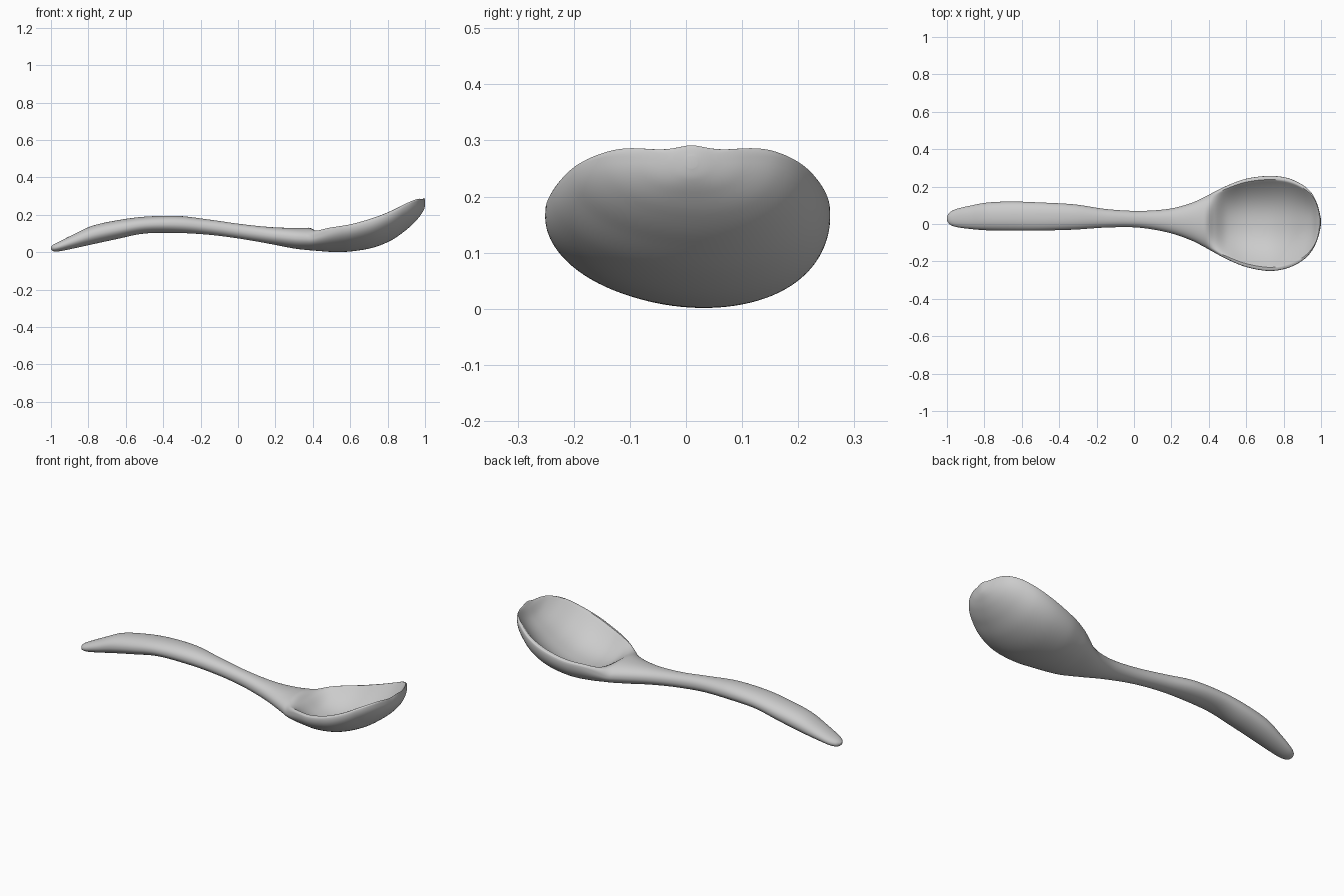
import bpy
import bmesh
import math

cube = bpy.data.objects.get("Cube")
if cube:
    bpy.data.objects.remove(cube, do_unlink=True)

AROUND = 96   # points in each cross-section
STEPS = 7     # sections between neighbouring stations

# Stations: x, right edge y, left edge y, underside z, crest z, cavity depth
STATIONS = [
    (-1.0, .02, .04, .015, .03, 0),
    (-.985, -.002, .062, .005, .042, 0),
    (-.95, -.016, .08, .006, .06, 0),
    (-.88, -.026, .097, .02, .095, 0),
    (-.78, -.034, .115, .042, .141, 0),
    (-.65, -.036, .12, .07, .17, 0),
    (-.5, -.035, .115, .1, .19, 0),
    (-.32, -.03, .105, .103, .194, 0),
    (-.15, -.019, .08, .093, .174, 0),
    (.02, -.019, .07, .071, .15, 0),
    (.18, -.045, .08, .043, .134, 0),
    (.3, -.085, .11, .02, .13, 0),
    (.38, -.125, .146, .011, .131, 0),
    (.43, -.153, .172, .007, .133, .03),
    (.5, -.19, .206, .002, .138, .08),
    (.6, -.23, .242, .004, .152, .11),
    (.72, -.251, .257, .024, .186, .125),
    (.82, -.236, .246, .064, .225, .115),
    (.9, -.196, .21, .12, .265, .095),
    (.95, -.145, .165, .166, .288, .07),
    (.98, -.085, .105, .204, .298, .03),
    (.995, -.03, .05, .23, .291, 0),
    (1.0, .0, .02, .25, .272, 0),
]


def spline(a, b, c, d, t):
    """Catmull-Rom value between b and c."""
    return b + .5 * t * (c - a + t * (2 * a - 5 * b + 4 * c - d
                                      + t * (3 * (b - c) + d - a)))


def sections():
    """Smoothly interpolated stations along the spoon."""
    last = len(STATIONS) - 1
    for i in range(last):
        rows = [STATIONS[min(max(i + k, 0), last)] for k in (-1, 0, 1, 2)]
        for s in range(STEPS):
            yield [spline(*column, s / STEPS) for column in zip(*rows)]
    yield list(STATIONS[last])


def ring(x, right, left, bottom, crest, depth):
    """Rounded cross-section whose upper half sinks into the cavity."""
    depth = max(depth, 0)
    bowl = min(depth / .1, 1)
    centre, half = (left + right) / 2, (left - right) / 2
    # The widest line rises towards the crest where the bowl opens
    side = bottom + (crest - bottom) * (.5 + .35 * bowl)
    power = 2.2 + 4 * bowl
    points = []
    for k in range(AROUND):
        angle = 2 * math.pi * k / AROUND
        across, up = math.cos(angle), math.sin(angle)
        u = min(abs(across), 1)
        y = centre + half * across
        if up >= 0:
            z = side + (crest - side) * (1 - u ** power) ** (1 / power)
            if u < .92:
                z -= depth * (1 - (u / .92) ** 2.4)
        else:
            z = side + (side - bottom) * up
            y += .03 * bowl * up * up * half / .25
        points.append((x, y, z))
    return points


# Spoon body: loft the sections and close both tips
bm = bmesh.new()
loops = [[bm.verts.new(p) for p in ring(*row)] for row in sections()]
for first, second in zip(loops, loops[1:]):
    for k in range(AROUND):
        n = (k + 1) % AROUND
        bm.faces.new((first[k], first[n], second[n], second[k]))
bm.faces.new(loops[0])
bm.faces.new(loops[-1])
bmesh.ops.recalc_face_normals(bm, faces=bm.faces)
mesh = bpy.data.meshes.new("spoon")
bm.to_mesh(mesh)
bm.free()

spoon = bpy.data.objects.new("spoon", mesh)
bpy.context.collection.objects.link(spoon)

# Single light grey material
grey = bpy.data.materials.new("light grey")
grey.use_nodes = True
colour = (.6, .6, .6, 1)
grey.diffuse_color = colour
grey.node_tree.nodes["Principled BSDF"].inputs["Base Color"].default_value = colour
mesh.materials.append(grey)

# Smooth shading
bpy.ops.object.select_all(action='DESELECT')
spoon.select_set(True)
bpy.context.view_layer.objects.active = spoon
bpy.ops.object.shade_smooth_by_angle(angle=math.radians(50))
